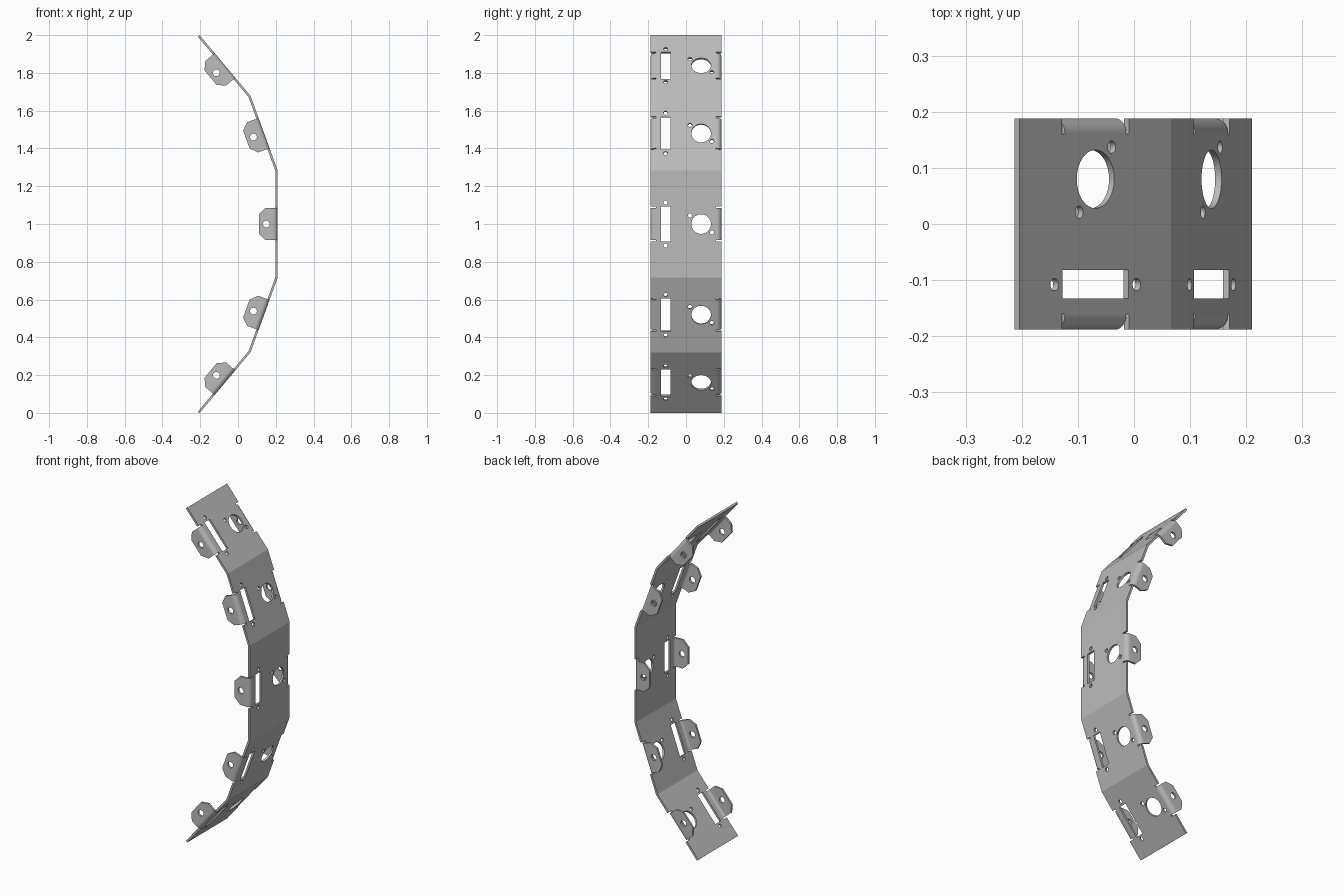
import bpy, bmesh
from math import sin, cos, tan, pi, radians
from mathutils import Matrix, Vector

if "Cube" in bpy.data.objects:
    bpy.data.objects.remove(bpy.data.objects["Cube"], do_unlink=True)

T = 0.012        # sheet thickness
W = 0.188        # half width of the strip
R = 0.025        # outer radius of the tab bend
TAB = 0.085      # half width of a tab
NOTCH = 0.093    # outer side of the relief notch
DEPTH = 0.1      # how far a tab reaches inwards
STEP = radians(20)

steel = bpy.data.materials.new("grey_steel")
steel.use_nodes = True
GREY = (0.5, 0.5, 0.5, 1)
steel.diffuse_color = GREY
steel.node_tree.nodes["Principled BSDF"].inputs["Base Color"].default_value = GREY


def circle(x, y, r, n=32):
    return [(x + r * cos(2 * pi * i / n), y + r * sin(2 * pi * i / n)) for i in range(n)]


def frame(x, y, z, origin):
    m = Matrix((x, y, z)).transposed().to_4x4()
    m.translation = origin
    return m


def add_sheet(bm, loops, thick, matrix, is_open, miter=None):
    """Fill outline and holes, thicken along local -z, drop the joined side faces."""
    part = bmesh.new()
    for loop in loops:
        vs = [part.verts.new((x, y, 0)) for x, y in loop]
        for a, b in zip(vs, vs[1:] + vs[:1]):
            part.edges.new((a, b))
    bmesh.ops.triangle_fill(part, edges=part.edges[:], use_beauty=True, use_dissolve=False)
    front = part.faces[:]
    back = bmesh.ops.extrude_face_region(part, geom=front, use_keep_orig=True)["geom"]
    moved = [v for v in back if isinstance(v, bmesh.types.BMVert)]
    bmesh.ops.translate(part, verts=moved, vec=(0, 0, -thick))
    gone = [f for f in part.faces
            if abs(f.calc_center_median().z + thick / 2) < 1e-4 and is_open(f.calc_center_median())]
    bmesh.ops.delete(part, geom=gone, context="FACES")
    if miter:
        for v in part.verts:
            miter(v)
    part.transform(matrix)
    mesh = bpy.data.meshes.new("part")
    part.to_mesh(mesh)
    part.free()
    bm.from_mesh(mesh)
    bpy.data.meshes.remove(mesh)


def finish(bm, name):
    bmesh.ops.remove_doubles(bm, verts=bm.verts[:], dist=1e-4)
    bmesh.ops.recalc_face_normals(bm, faces=bm.faces[:])
    for f in bm.faces:
        f.smooth = True
    mesh = bpy.data.meshes.new(name)
    bm.to_mesh(mesh)
    bm.free()
    mesh.set_sharp_from_angle(angle=radians(15))
    mesh.materials.append(steel)
    bpy.context.collection.objects.link(bpy.data.objects.new(name, mesh))


def add_section(bm, length, matrix, free_top, free_bottom):
    h, e = length / 2, W - R
    side = [(h, W), (NOTCH, W), (NOTCH, e - 0.003), (TAB, e - 0.003), (TAB, e)]
    half = side + [(-x, y) for x, y in reversed(side)]
    outline = half + [(-x, -y) for x, y in half]
    window = [(-0.092, -0.133), (0.092, -0.133), (0.092, -0.082), (-0.092, -0.082)]
    holes = [window, circle(0, 0.08, 0.052)]
    holes += [circle(x, y, 0.011) for x, y in
              [(-0.114, -0.108), (0.114, -0.108), (-0.045, 0.021), (0.045, 0.137)]]

    def is_open(c):
        at_tab = abs(abs(c.y) - e) < 1e-4 and abs(c.x) < 1e-3
        top = c.x < -h + 1e-4 and not free_top
        bottom = c.x > h - 1e-4 and not free_bottom
        return at_tab or top or bottom

    def miter(v):
        if v.co.z < -T / 2:
            if v.co.x < -h + 1e-4 and not free_top:
                v.co.x += T * tan(STEP / 2)
            elif v.co.x > h - 1e-4 and not free_bottom:
                v.co.x -= T * tan(STEP / 2)

    add_sheet(bm, [outline] + holes, T, matrix, is_open, miter)


def make_tab(name, u, n, mid, side):
    v = Vector((0, side, 0))
    bm = bmesh.new()
    # rounded bend
    arc = [(pi / 2) * i / 8 for i in range(9)]
    ring = [(R * sin(a), R * cos(a)) for a in arc]
    ring += [((R - T) * sin(a), (R - T) * cos(a)) for a in reversed(arc)]
    add_sheet(bm, [ring], 2 * TAB, frame(v, n, u, mid + v * (W - R) - n * R + u * TAB),
              lambda c: c.x < 1e-4 or c.y < 1e-4)
    # flat ear with clipped corners and a screw hole
    c = 0.035
    ear = [(-TAB, R), (TAB, R), (TAB, DEPTH - c), (TAB - c, DEPTH),
           (c - TAB, DEPTH), (-TAB, DEPTH - c)]
    add_sheet(bm, [ear, circle(0, 0.06, 0.018)], T, frame(u, -n, v, mid + v * W),
              lambda p: p.y < R + 1e-4)
    finish(bm, name)


# Walk from the top end down the arc, one flat section at a time
lengths = [0.42, 0.42, 0.568, 0.42, 0.42]
start = Vector((0.21 - 0.42 * (sin(STEP) + sin(2 * STEP)), 0, 2))
strip = bmesh.new()
for i, length in enumerate(lengths):
    a = STEP * (2 - i)
    u = Vector((sin(a), 0, -cos(a)))
    n = Vector((cos(a), 0, sin(a)))
    mid = start + u * length / 2
    add_section(strip, length, frame(u, Vector((0, 1, 0)), n, mid), i == 0, i == 4)
    for side, label in ((-1, "front"), (1, "back")):
        make_tab(f"{label}_tab_{i + 1}", u, n, mid, side)
    start = start + u * length
finish(strip, "bent_strip")
